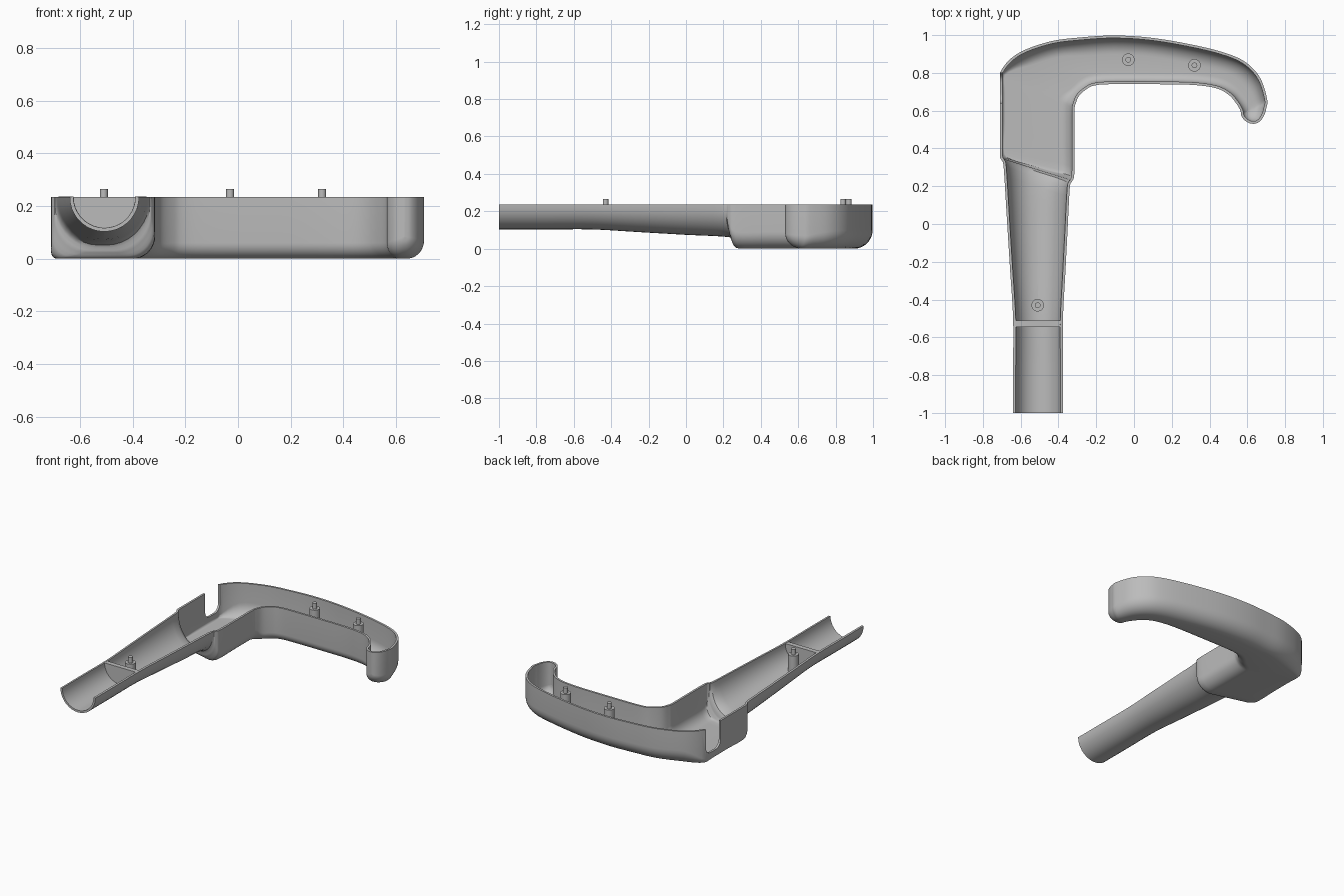
import bpy, bmesh, math
from mathutils import Vector

RIM = 0.235
WALL = 0.014
SUB = 4

if "Cube" in bpy.data.objects:
    bpy.data.objects.remove(bpy.data.objects["Cube"])

grey = bpy.data.materials.new("plain grey")
grey.use_nodes = True
grey.diffuse_color = (0.5, 0.5, 0.5, 1)
grey.node_tree.nodes["Principled BSDF"].inputs["Base Color"].default_value = grey.diffuse_color


def make_object(name, bm):
    mesh = bpy.data.meshes.new(name)
    bm.to_mesh(mesh)
    bm.free()
    mesh.materials.append(grey)
    obj = bpy.data.objects.new(name, mesh)
    bpy.context.collection.objects.link(obj)
    return obj


def smooth(obj):
    """Apply the modifiers, then shade smooth with sharp edges kept."""
    bpy.ops.object.select_all(action='DESELECT')
    obj.select_set(True)
    bpy.context.view_layer.objects.active = obj
    for modifier in list(obj.modifiers):
        bpy.ops.object.modifier_apply(modifier=modifier.name)
    bpy.ops.object.shade_smooth_by_angle(angle=math.radians(35))


def section(outer_x, outer_y, inner_x, inner_y, depth, outer_fillet, inner_fillet, steps=9):
    """U-shaped trough section with a fillet on each side of the floor."""
    outer, inner = Vector((outer_x, outer_y, RIM)), Vector((inner_x, inner_y, RIM))
    across = inner - outer
    limit = max(0, min(across.length / 2, depth))
    across.normalize()

    def side(rim_point, direction, fillet):
        radius = max(0, min(fillet, limit))
        points = [rim_point]
        for k in range(steps + 1):
            turn = math.pi / 2 * k / steps
            points.append(rim_point + direction * radius * (1 - math.cos(turn))
                          - Vector((0, 0, depth - radius + radius * math.sin(turn))))
        return points

    return side(outer, across, outer_fillet) + side(inner, -across, inner_fillet)[::-1]


def round_station(*edges):
    """Half-round station: depth and fillets equal half the width."""
    half = (edges[2] - edges[0]) / 2
    return (*edges, half, half, half)


def head_station(*edges):
    """Full-depth station: small outer fillet on the flat side wall."""
    on_flat = edges[0] < -.7
    return (*edges, RIM, .03 if on_flat else .1, .09 if on_flat else .06)


# Handle: a straight half tube, then a widening cone
grip, cone = (-.64, -.5, -.376, -.5), (-.69, .3, -.34, .19)
stations = [round_station(grip[0], y, grip[2], y) for y in (-1, -.75)]
for k in range(4):
    stations.append(round_station(*[a + (b - a) * k / 3 for a, b in zip(grip, cone)]))

# Shoulder between handle and head
stations.append((-.7, .335, -.328, .225, .212, .13, .14))

# Head: paired outer and inner edge points around the bend and along the arm
stations += [head_station(*edges) for edges in (
    (-.71, .37, -.316, .265),
    (-.71, .55, -.315, .45),
    (-.71, .7, -.315, .6),
    (-.71, .8, -.308, .64),
    (-.62, .9, -.29, .68),
    (-.45, .965, -.25, .715),
    (-.28, .988, -.21, .733),
    (-.1, .998, -.13, .74),
    (.1, .985, .1, .74),
    (.33, .945, .3, .737),
    (.5, .9, .43, .72),
    (.6, .85, .5, .685),
    (.67, .77, .54, .64),
)]

# Hook tip: a half-round nose closing to a point
NOSE = .071
for k in range(6):
    turn = math.pi / 2 * k / 5
    dx, y = NOSE * math.cos(turn), .601 - NOSE * math.sin(turn)
    skew = .06 * (1 - k / 5) ** 2
    stations.append((.634 + dx, y + skew, .634 - dx, y,
                     RIM - .085 * (1 - math.cos(turn)), dx, dx * .85))


def station_at(i, t):
    """Smooth blend between station i and the next one."""
    last = len(stations) - 1
    rows = [stations[min(max(i + k, 0), last)] for k in (-1, 0, 1, 2)]
    blend = [0.5 * (2 * b + (c - a) * t + (2 * a - 5 * b + 4 * c - d) * t ** 2
                    + (3 * b - a - 3 * c + d) * t ** 3) for a, b, c, d in zip(*rows)]
    blend[0] = max(blend[0], -.71)
    blend[4] = min(blend[4], RIM)
    return blend


# Hollow half shell: handle, head and hook in one sweep
bm = bmesh.new()
samples = [station_at(i, k / SUB) for i in range(len(stations) - 1) for k in range(SUB)]
samples.append(stations[-1])
rings = [[bm.verts.new(p) for p in section(*s)] for s in samples]
for a, b in zip(rings, rings[1:]):
    for j in range(len(a) - 1):
        bm.faces.new((a[j], b[j], b[j + 1], a[j + 1]))
bmesh.ops.remove_doubles(bm, verts=bm.verts, dist=0.0004)
shell = make_object("handle_half_shell", bm)
thick = shell.modifiers.new("wall", 'SOLIDIFY')
thick.thickness = WALL
thick.offset = -1

# Slot cut in the side wall, with a rounded bottom
bm = bmesh.new()
bmesh.ops.create_cube(bm, size=1)
for v in bm.verts:
    v.co = (-.71 + v.co.x * .07, .72 + v.co.y * .16, .21 + v.co.z * .3)
low = [e for e in bm.edges if all(v.co.z < .1 for v in e.verts)
       and abs(e.verts[0].co.y - e.verts[1].co.y) < .01]
bmesh.ops.bevel(bm, geom=low, offset=.05, segments=6, profile=.5, affect='EDGES')
cutter = make_object("slot_cutter", bm)
cutter.hide_render = True
slot = shell.modifiers.new("slot", 'BOOLEAN')
slot.operation = 'DIFFERENCE'
slot.solver = 'EXACT'
slot.object = cutter
smooth(shell)
bpy.data.objects.remove(cutter)

# Bulkhead across the handle
bm = bmesh.new()
profile = section(*round_station(-.632, -.545, -.384, -.545))
face = bm.faces.new([bm.verts.new(p) for p in profile])
grown = bmesh.ops.extrude_face_region(bm, geom=[face])["geom"]
bmesh.ops.translate(bm, vec=(0, .033, 0),
                    verts=[g for g in grown if isinstance(g, bmesh.types.BMVert)])
bmesh.ops.remove_doubles(bm, verts=bm.verts, dist=0.0004)
bmesh.ops.recalc_face_normals(bm, faces=bm.faces)
smooth(make_object("handle_bulkhead", bm))


def post(name, x, y, radius, bottom, top):
    bpy.ops.mesh.primitive_cylinder_add(vertices=32, radius=radius, depth=top - bottom,
                                        location=(x, y, (bottom + top) / 2))
    obj = bpy.context.object
    obj.name = name
    obj.data.materials.append(grey)
    smooth(obj)


# Locating bosses, each with a thin pin
for label, x, y, floor in (("handle", -.51, -.43, .107),
                           ("middle", -.03, .87, .008),
                           ("hook", .32, .84, .008)):
    post(label + "_boss", x, y, .033, floor, .228)
    post(label + "_pin", x, y, .015, .2, .265)
